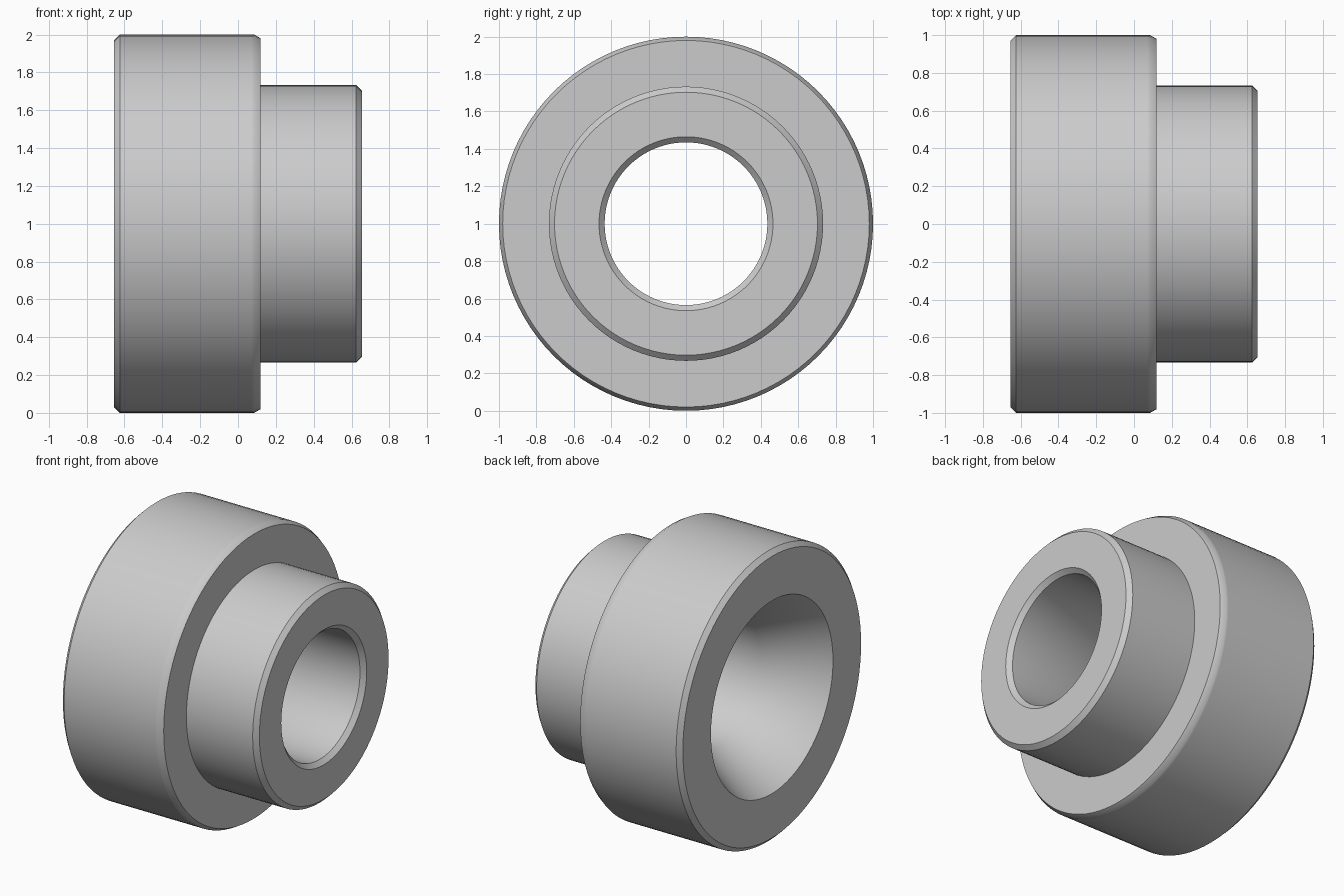
import bpy, bmesh, math
from mathutils import Vector

cube = bpy.data.objects.get("Cube")
if cube:
    bpy.data.objects.remove(cube, do_unlink=True)

SEGMENTS = 96

# Plain grey metal
metal = bpy.data.materials.new("grey_metal")
metal.use_nodes = True
colour = (0.6, 0.6, 0.6, 1)
metal.diffuse_color = colour
metal.node_tree.nodes["Principled BSDF"].inputs["Base Color"].default_value = colour


def revolve(name, profile, material):
    """Turn a closed (x, radius) profile around the x axis, one unit up."""
    bm = bmesh.new()
    rings = []
    for x, r in profile:
        angles = [math.tau * i / SEGMENTS for i in range(SEGMENTS)]
        rings.append([bm.verts.new(Vector((x, r * math.sin(a), 1 + r * math.cos(a))))
                      for a in angles])
    for a, b in zip(rings, rings[1:] + rings[:1]):
        for i in range(SEGMENTS):
            j = (i + 1) % SEGMENTS
            bm.faces.new((a[i], a[j], b[j], b[i]))
    bmesh.ops.recalc_face_normals(bm, faces=bm.faces)
    mesh = bpy.data.meshes.new(name)
    bm.to_mesh(mesh)
    bm.free()
    mesh.materials.append(material)
    obj = bpy.data.objects.new(name, mesh)
    bpy.context.collection.objects.link(obj)
    bpy.ops.object.select_all(action="DESELECT")
    obj.select_set(True)
    bpy.context.view_layer.objects.active = obj
    bpy.ops.object.shade_smooth_by_angle(angle=math.radians(40))
    return obj


left, step, right = -0.655, 0.12, 0.655
chamfer = 0.03
bore, collar, socket = 0.435, 0.733, 0.664

# Wide flange, narrow collar, and a bore with a conical mouth
profile = [
    (left, socket),
    (left, 1 - chamfer),
    (left + chamfer, 1),
    (step - 0.05, 1),
    (step - 0.035, 1),
    (step, 0.98),
    (step, collar),
    (right - chamfer, collar),
    (right, collar - chamfer),
    (right, bore + chamfer),
    (right - chamfer, bore),
    (-0.26, bore),
]
revolve("stepped_bushing", profile, metal)
